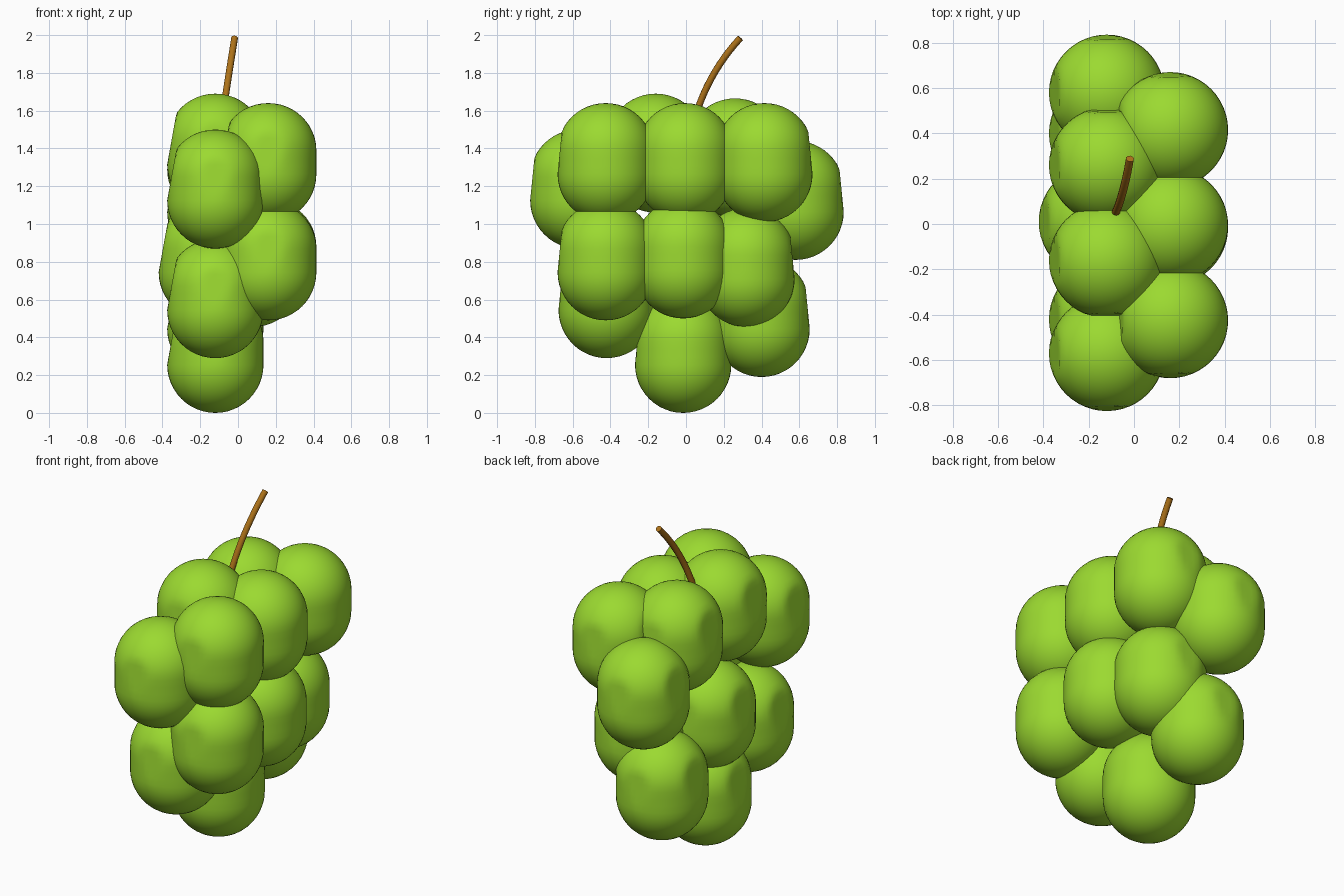
import bpy
from math import sin, cos, pi

if "Cube" in bpy.data.objects:
    bpy.data.objects.remove(bpy.data.objects["Cube"])

R, H = 0.255, 0.63           # grape radius and height
DOME = 0.25                  # height of the upper dome


def material(name, color):
    m = bpy.data.materials.new(name)
    m.diffuse_color = color
    m.use_nodes = True
    m.node_tree.nodes["Principled BSDF"].inputs["Base Color"].default_value = m.diffuse_color
    return m


green = material("grape_green", (0.33, 0.70, 0.03, 1))
brown = material("stem_brown", (0.42, 0.17, 0.01, 1))


def grape_mesh(segs=48, rings=12):
    """Capsule standing on z = 0, its upper half slightly flattened at the sides."""
    prof = [(R * sin(a), R - R * cos(a)) for a in (pi / 2 * i / rings for i in range(1, rings + 1))]
    prof += [(R, R + (H - R - DOME) * k / 3) for k in (1, 2)]
    prof += [(R * cos(a), H - DOME + DOME * sin(a)) for a in (pi / 2 * i / rings for i in range(rings))]
    verts = []
    for r, z in prof:
        up = max(0, z - R)
        for j in range(segs):
            x, y = r * cos(2 * pi * j / segs), r * sin(2 * pi * j / segs)
            ylim = R - 0.10 * up
            verts.append((max(x, -R + 0.18 * up), max(-ylim, min(ylim, y)), z))
    n = len(prof)
    faces = [(i * segs + j, i * segs + (j + 1) % segs, (i + 1) * segs + (j + 1) % segs, (i + 1) * segs + j)
             for i in range(n - 1) for j in range(segs)]
    verts += [(0, 0, 0), (0, 0, H)]
    b, t, last = n * segs, n * segs + 1, (n - 1) * segs
    for j in range(segs):
        k = (j + 1) % segs
        faces += [(b, k, j), (t, last + j, last + k)]
    me = bpy.data.meshes.new("grape")
    me.from_pydata(verts, [], faces)
    me.polygons.foreach_set("use_smooth", [True] * len(faces))
    me.materials.append(green)
    return me


# Grapes: x, y, bottom z
grapes = [
    (0.16, -0.425, 1.01), (0.16, -0.005, 1.01), (0.16, 0.415, 1.01),     # right upper row
    (0.16, -0.425, 0.49), (0.16, -0.015, 0.50), (0.08, 0.32, 0.455),     # right middle row
    (-0.12, -0.16, 1.06), (-0.12, 0.26, 1.035),                          # crown
    (-0.12, -0.57, 0.87), (-0.12, 0.58, 0.81),                           # shoulders
    (-0.165, 0.01, 0.49),                                                # left middle
    (-0.12, -0.42, 0.29), (-0.12, 0.40, 0.19), (-0.12, -0.015, 0.0),     # tail
]
mesh = grape_mesh()
for i, loc in enumerate(grapes):
    ob = bpy.data.objects.new(f"grape_{i + 1}", mesh)
    ob.location = loc
    bpy.context.collection.objects.link(ob)

# Stem: bevelled curve bending backwards
cu = bpy.data.curves.new("stem", "CURVE")
cu.dimensions = "3D"
cu.bevel_depth, cu.bevel_resolution, cu.use_fill_caps = 0.018, 3, True
sp = cu.splines.new("BEZIER")
sp.bezier_points.add(1)
path = [((-0.09, 0.03, 1.50), (0.025, 0.05, 0.20)), ((-0.018, 0.288, 1.985), (0.02, 0.12, 0.13))]
for p, (co, d) in zip(sp.bezier_points, path):
    p.handle_left_type = p.handle_right_type = "FREE"
    p.co = co
    p.handle_left = [c - e for c, e in zip(co, d)]
    p.handle_right = [c + e for c, e in zip(co, d)]
cu.materials.append(brown)
bpy.context.collection.objects.link(bpy.data.objects.new("stem", cu))
